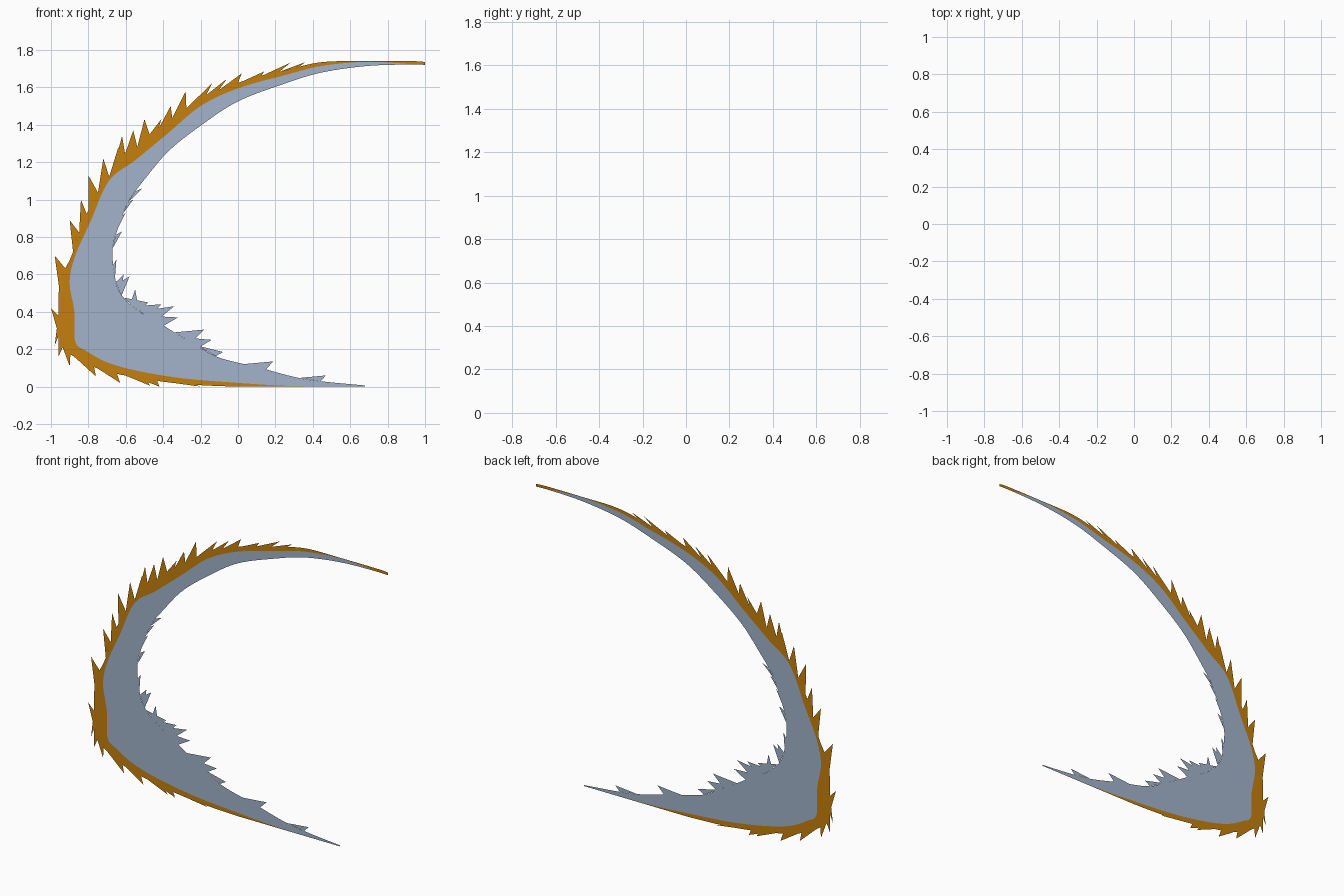
import bpy
from mathutils import Vector

if "Cube" in bpy.data.objects:
    bpy.data.objects.remove(bpy.data.objects["Cube"])


def material(name, rgb):
    m = bpy.data.materials.new(name)
    m.diffuse_color = (*rgb, 1)
    m.use_nodes = True
    m.node_tree.nodes["Principled BSDF"].inputs["Base Color"].default_value = m.diffuse_color
    return m


BLUE = material("pale steel blue", (0.366, 0.456, 0.597))
ORANGE = material("burnt orange", (0.56, 0.216, 0.004))

# Matching stations along the crescent, upper tip to lower tip (x, z)
OUTER = [(1, 1.735), (.94, 1.74), (.7, 1.74), (.45, 1.735), (.25, 1.69), (0, 1.625),
         (-.2, 1.535), (-.4, 1.4), (-.58, 1.24), (-.72, 1.08), (-.82, .9), (-.89, .7),
         (-.95, .57), (-.96, .4), (-.95, .24), (-.87, .155), (-.73, .09), (-.55, .05),
         (-.3, .015), (0, 0), (.3, 0), (.68, 0)]
MID = [(1, 1.721), (.94, 1.723), (.7, 1.737), (.45, 1.715), (.25, 1.665), (0, 1.595),
       (-.2, 1.5), (-.38, 1.35), (-.55, 1.21), (-.69, 1.1), (-.79, .88), (-.87, .7),
       (-.9, .56), (-.875, .4), (-.87, .24), (-.81, .19), (-.7, .13), (-.54, .085),
       (-.3, .045), (0, .02), (.3, .003), (.68, .002)]
INNER = [(1, 1.72), (.94, 1.722), (.7, 1.715), (.45, 1.68), (.25, 1.62), (0, 1.525),
         (-.2, 1.395), (-.37, 1.26), (-.49, 1.12), (-.58, 1.0), (-.63, .88), (-.67, .74),
         (-.66, .6), (-.63, .5), (-.54, .41), (-.45, .36), (-.34, .29), (-.22, .22),
         (-.1, .155), (.12, .10), (.36, .04), (.68, .006)]


def smooth(keys, steps=8):
    """Catmull-Rom curve through the key points."""
    p = [Vector(k) for k in keys]
    p = [p[0]] + p + [p[-1]]
    out = []
    for a, b, c, d in zip(p, p[1:], p[2:], p[3:]):
        for i in range(steps):
            t = i / steps
            out.append(0.5 * (2 * b + (c - a) * t + (2 * a - 5 * b + 4 * c - d) * t * t
                              + (3 * b - a - 3 * c + d) * t ** 3))
    return out + [p[-1]]


def walk(curve, i, dist):
    """Index reached after moving a signed distance along the curve."""
    step = 1 if dist > 0 else -1
    left = abs(dist)
    while left > 0 and 0 <= i + step < len(curve):
        left -= (curve[i + step] - curve[i]).length
        i += step
    return i


def feathers(curve, tips, back, width):
    """Pointed barbs: each tip joins a stretch of edge behind it."""
    tris = []
    for tip in map(Vector, tips):
        i = min(range(len(curve)), key=lambda k: (curve[k] - tip).length)
        a = walk(curve, i, back)
        b = walk(curve, a, width if back > 0 else -width)
        if a != b:
            tris.append([curve[a], tip, curve[b]])
    return tris


def strip(a, b):
    return [[a[i], a[i + 1], b[i + 1], b[i]] for i in range(len(a) - 1)]


def flat_object(name, polys, mat):
    verts, faces = [], []
    for poly in polys:
        area = sum(p.x * q.y - q.x * p.y for p, q in zip(poly, poly[1:] + poly[:1]))
        if area < 0:
            poly = poly[::-1]
        faces.append(range(len(verts), len(verts) + len(poly)))
        verts += [(p.x, 0, max(p.y, 0)) for p in poly]
    me = bpy.data.meshes.new(name)
    me.from_pydata(verts, [], [list(f) for f in faces])
    me.materials.append(mat)
    ob = bpy.data.objects.new(name, me)
    bpy.context.collection.objects.link(ob)


outer, mid, inner = smooth(OUTER), smooth(MID), smooth(INNER)

# Orange rim: barbs sweep up on the back, down and right below the corner
up_tips = [(.36, 1.735), (.28, 1.732), (.14, 1.685), (.02, 1.675), (-.06, 1.645),
           (-.14, 1.62), (-.28, 1.58), (-.36, 1.5), (-.41, 1.43), (-.5, 1.43),
           (-.56, 1.37), (-.62, 1.34), (-.64, 1.28), (-.72, 1.22), (-.8, 1.13),
           (-.84, 1.0), (-.9, .89), (-.98, .7), (-1, .42)]
down_tips = [(-.98, .22), (-.96, .16), (-.9, .11), (-.76, .055), (-.63, .02),
             (-.47, .005), (-.42, 0), (-.2, 0)]
flat_object("orange_rim", strip(outer, mid) + feathers(outer, up_tips, .03, .09)
            + feathers(outer, down_tips, -.02, .1), ORANGE)

# Blue blade: small barbs up the hollow, long ones along the lower arm
hollow_tips = [(-.42, 1.23), (-.5, 1.13), (-.51, 1.06), (-.56, 1.0), (-.6, .93),
               (-.62, .83), (-.65, .68), (-.61, .6), (-.58, .59), (-.55, .52)]
arm_tips = [(-.48, .45), (-.41, .44), (-.34, .43), (-.32, .37), (-.18, .305),
            (-.14, .25), (-.08, .185), (.19, .135), (.47, .06)]
flat_object("blue_blade", strip(mid, inner) + feathers(inner, hollow_tips, .02, .06)
            + feathers(inner, arm_tips, -.02, .1), BLUE)
